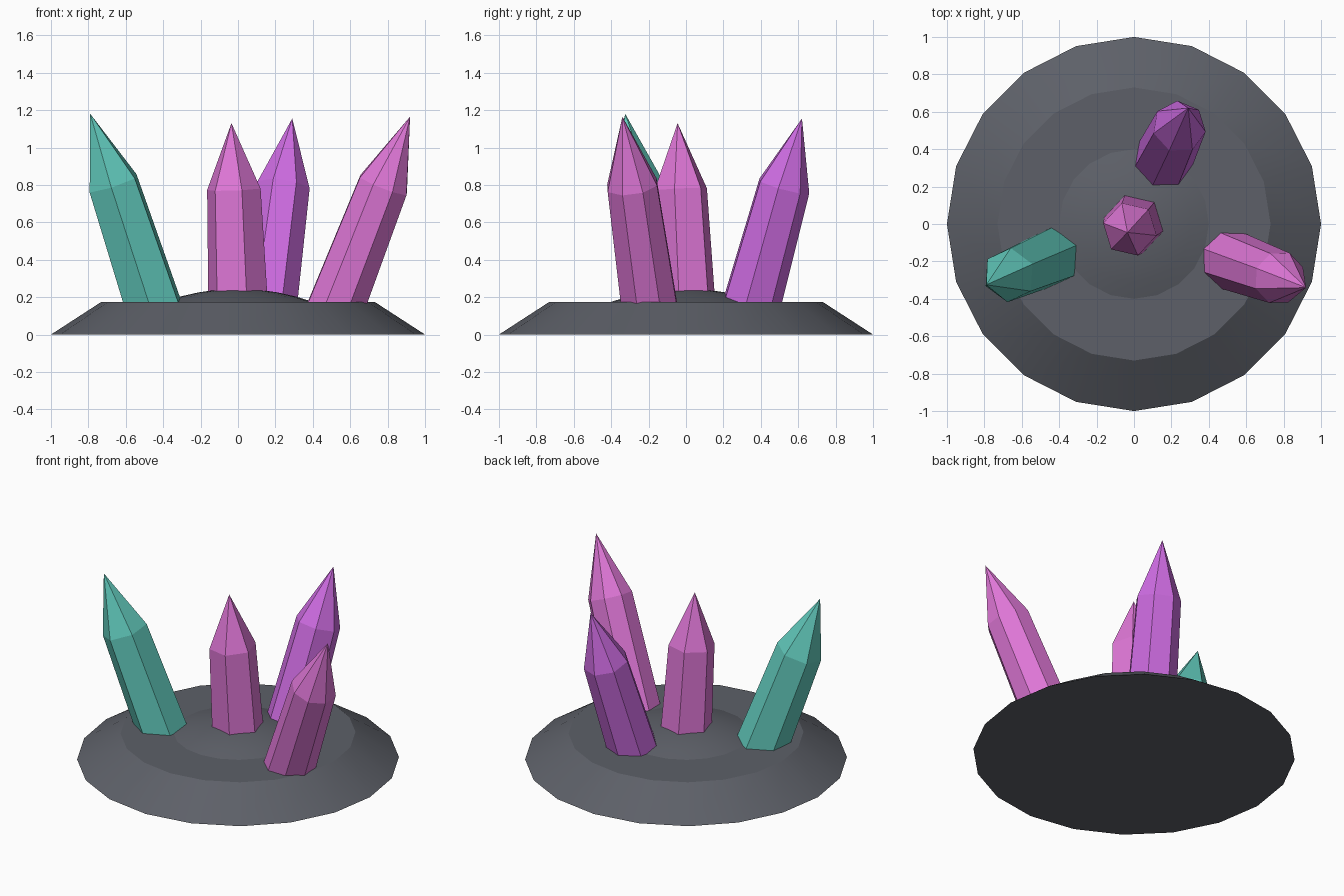
import bpy, bmesh, math
from mathutils import Vector

if "Cube" in bpy.data.objects:
    bpy.data.objects.remove(bpy.data.objects["Cube"])


def srgb(r, g, b):
    f = lambda c: c / 12.92 if c <= 0.04045 else ((c + 0.055) / 1.055) ** 2.4
    return (f(r / 255), f(g / 255), f(b / 255), 1)


def material(name, rgb):
    m = bpy.data.materials.new(name)
    m.diffuse_color = srgb(*rgb)
    m.use_nodes = True
    m.node_tree.nodes["Principled BSDF"].inputs["Base Color"].default_value = m.diffuse_color
    return m


STONE = material("slate_grey", (93, 96, 104))
PINK = material("orchid_pink", (223, 119, 215))
PURPLE = material("violet", (206, 108, 226))
TEAL = material("teal", (98, 203, 189))


def build(name, rings, mat, cap_bottom=True):
    """Skin a stack of rings; a ring with one point becomes a tip."""
    bm = bmesh.new()
    loops = [[bm.verts.new(p) for p in ring] for ring in rings]
    n = len(loops[0])
    if cap_bottom:
        bm.faces.new(loops[0][::-1])
    for a, b in zip(loops, loops[1:]):
        for i in range(n):
            j = (i + 1) % n
            if len(b) == 1:
                bm.faces.new((a[i], a[j], b[0]))
            else:
                bm.faces.new((a[i], a[j], b[j], b[i]))
    if len(loops[-1]) > 1:
        bm.faces.new(loops[-1])
    bmesh.ops.recalc_face_normals(bm, faces=bm.faces)
    me = bpy.data.meshes.new(name)
    bm.to_mesh(me)
    bm.free()
    me.materials.append(mat)
    ob = bpy.data.objects.new(name, me)
    bpy.context.collection.objects.link(ob)
    return ob


def circle(r, z, n=20):
    if r == 0:
        return [Vector((0, 0, z))]
    return [Vector((r * math.cos(2 * math.pi * i / n),
                    r * math.sin(2 * math.pi * i / n), z)) for i in range(n)]


def smooth(ob):
    bpy.ops.object.select_all(action='DESELECT')
    ob.select_set(True)
    bpy.context.view_layer.objects.active = ob
    bpy.ops.object.shade_smooth_by_angle(angle=math.radians(25))


GROUND = 0.175

# Rock slab with a sloping rim
smooth(build("rock_base", [circle(1, 0), circle(0.73, GROUND)], STONE))

# Shallow mound in the middle of the slab
profile = [(r, GROUND + 0.07 * (1 - (r / 0.4) ** 2)) for r in (0.4, 0.31, 0.21, 0.1, 0)]
smooth(build("rock_mound", [circle(0.41, GROUND - 0.02)] +
             [circle(r, z) for r, z in profile], STONE))


def crystal(name, foot, tip, sides, turn, mat, r=0.16):
    """Slightly tapered prism with a pointed end, rooted in the rock."""
    foot, tip = Vector((*foot, GROUND)), Vector(tip)
    axis = tip - foot
    q = Vector((0, 0, 1)).rotation_difference(axis)
    rings = []
    for t, k in ((-0.1, 1.016), (0.63, 0.9)):
        rings.append([foot + axis * t + q @ Vector((
            r * k * math.cos(math.radians(turn) + 2 * math.pi * i / sides),
            r * k * math.sin(math.radians(turn) + 2 * math.pi * i / sides), 0))
            for i in range(sides)])
    build(name, rings + [[tip]], mat)


# Crystals
crystal("centre_crystal", (0, 0), (-0.035, -0.045, 1.13), 6, 47, PINK, 0.163)
crystal("left_crystal", (-0.46, -0.185), (-0.79, -0.325, 1.18), 6, 25, TEAL, 0.163)
crystal("back_crystal", (0.16, 0.35), (0.29, 0.62, 1.155), 7, -10, PURPLE)
crystal("right_crystal", (0.535, -0.2), (0.92, -0.34, 1.165), 8, 22.5, PINK)
